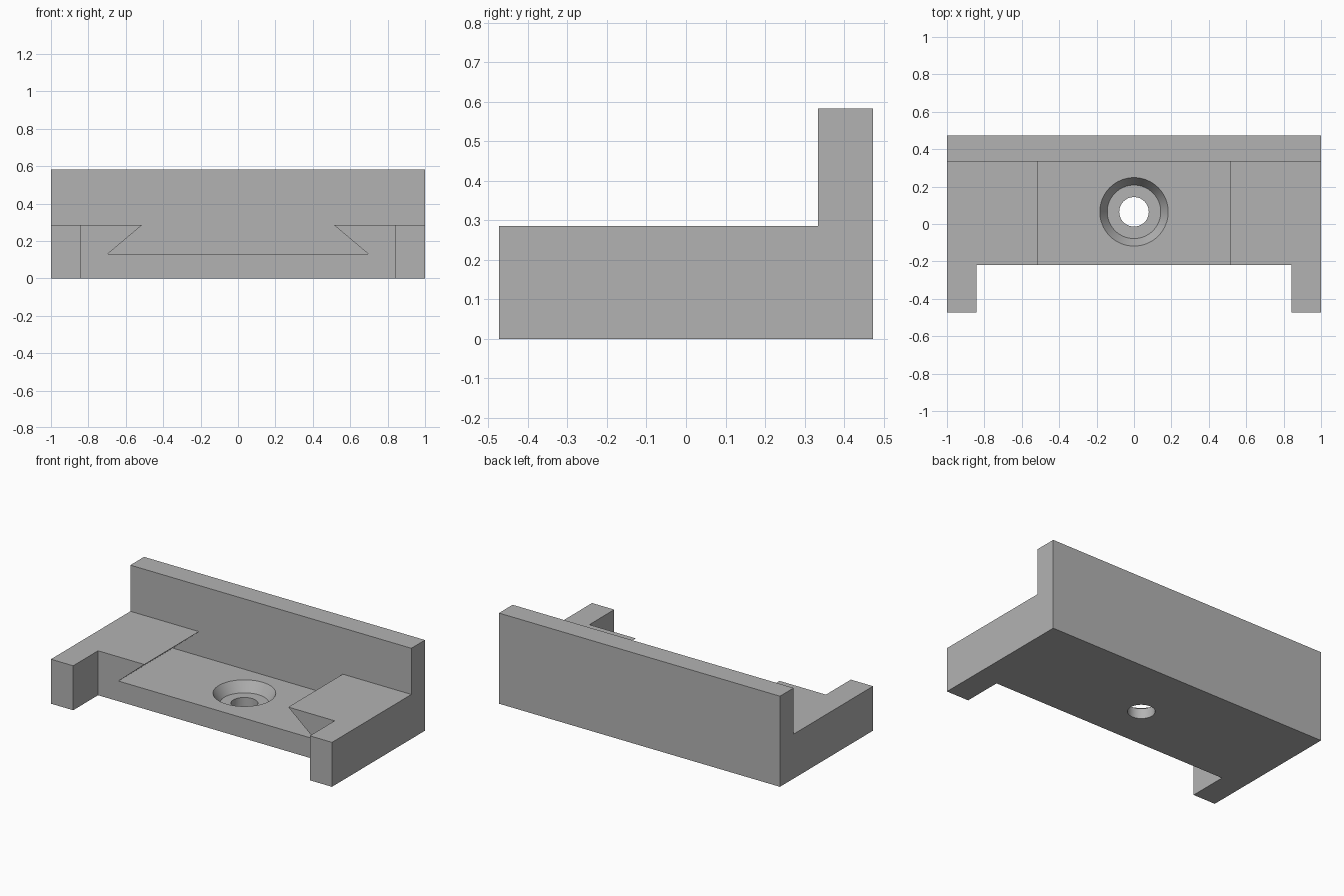
import bpy
import bmesh
import math
from mathutils import Matrix, Vector

cube = bpy.data.objects.get("Cube")
if cube:
    bpy.data.objects.remove(cube, do_unlink=True)

# Main dimensions
HALF_W, HALF_D = 1.0, 0.473
WALL_Y, FRONT_Y = 0.334, -0.22
BED_Z, FLOOR_Z, TOP_Z = 0.286, 0.13, 0.583
LEG_X = 0.842
HOLE = Vector((0, 0.065, 0))

grey = bpy.data.materials.new("plain grey")
grey.use_nodes = True
grey.diffuse_color = (0.45, 0.45, 0.45, 1)
grey.node_tree.nodes["Principled BSDF"].inputs["Base Color"].default_value = (0.45, 0.45, 0.45, 1)


def finish(name, bm):
    bmesh.ops.recalc_face_normals(bm, faces=bm.faces)
    mesh = bpy.data.meshes.new(name)
    bm.to_mesh(mesh)
    bm.free()
    mesh.materials.append(grey)
    obj = bpy.data.objects.new(name, mesh)
    bpy.context.collection.objects.link(obj)
    return obj


def extrude(name, points, direction):
    """Close a planar outline and sweep it into a solid."""
    bm = bmesh.new()
    face = bm.faces.new([bm.verts.new(p) for p in points])
    swept = bmesh.ops.extrude_face_region(bm, geom=[face])["geom"]
    verts = [g for g in swept if isinstance(g, bmesh.types.BMVert)]
    bmesh.ops.translate(bm, verts=verts, vec=direction)
    return finish(name, bm)


def lathe(name, profile, centre, steps=64):
    """Spin a radius/height profile about a vertical axis."""
    bm = bmesh.new()
    verts = [bm.verts.new((r, 0, z)) for r, z in profile]
    edges = [bm.edges.new(pair) for pair in zip(verts, verts[1:])]
    bmesh.ops.spin(bm, geom=verts + edges, cent=(0, 0, 0), axis=(0, 0, 1),
                   angle=math.tau, steps=steps, use_duplicate=False)
    bmesh.ops.remove_doubles(bm, verts=bm.verts, dist=1e-5)
    bmesh.ops.transform(bm, matrix=Matrix.Translation(centre), verts=bm.verts)
    return finish(name, bm)


# Body with raised back wall, swept across the width
side = [(-HALF_D, 0), (HALF_D, 0), (HALF_D, TOP_Z), (WALL_Y, TOP_Z),
        (WALL_Y, BED_Z), (-HALF_D, BED_Z)]
body = extrude("bracket_body", [(-HALF_W, y, z) for y, z in side], (2 * HALF_W, 0, 0))

# Gap between the two front legs
gap = [(-LEG_X, -1), (LEG_X, -1), (LEG_X, FRONT_Y), (-LEG_X, FRONT_Y)]
leg_gap = extrude("leg_gap_cutter", [(x, y, -0.2) for x, y in gap], (0, 0, 1))

# Dovetail slot, its slanted sides carried on above the bed
low, high = 0.697, 0.512
rise = 0.1
over = high - (low - high) * rise / (BED_Z - FLOOR_Z)
slot = [(-low, FLOOR_Z), (low, FLOOR_Z), (over, BED_Z + rise), (-over, BED_Z + rise)]
dovetail = extrude("dovetail_cutter", [(x, -0.6, z) for x, z in slot], (0, WALL_Y + 0.6, 0))

# Tapered screw seat with a through hole
seat = lathe("screw_hole_cutter",
             [(0, -0.1), (0.079, -0.1), (0.079, 0.065), (0.143, 0.065),
              (0.183, FLOOR_Z), (0.183, 0.2), (0, 0.2)], HOLE)

cutters = [leg_gap, dovetail, seat]
for cutter in cutters:
    cutter.hide_render = True
    mod = body.modifiers.new(cutter.name, "BOOLEAN")
    mod.operation = "DIFFERENCE"
    mod.solver = "EXACT"
    mod.object = cutter

# Bake the cuts and drop the cutters
bpy.context.view_layer.update()
evaluated = body.evaluated_get(bpy.context.evaluated_depsgraph_get())
cut_mesh = bpy.data.meshes.new_from_object(evaluated)
body.modifiers.clear()
body.data = cut_mesh
for cutter in cutters:
    bpy.data.objects.remove(cutter, do_unlink=True)

bpy.ops.object.select_all(action="DESELECT")
body.select_set(True)
bpy.context.view_layer.objects.active = body
bpy.ops.object.shade_smooth_by_angle(angle=math.radians(30))
